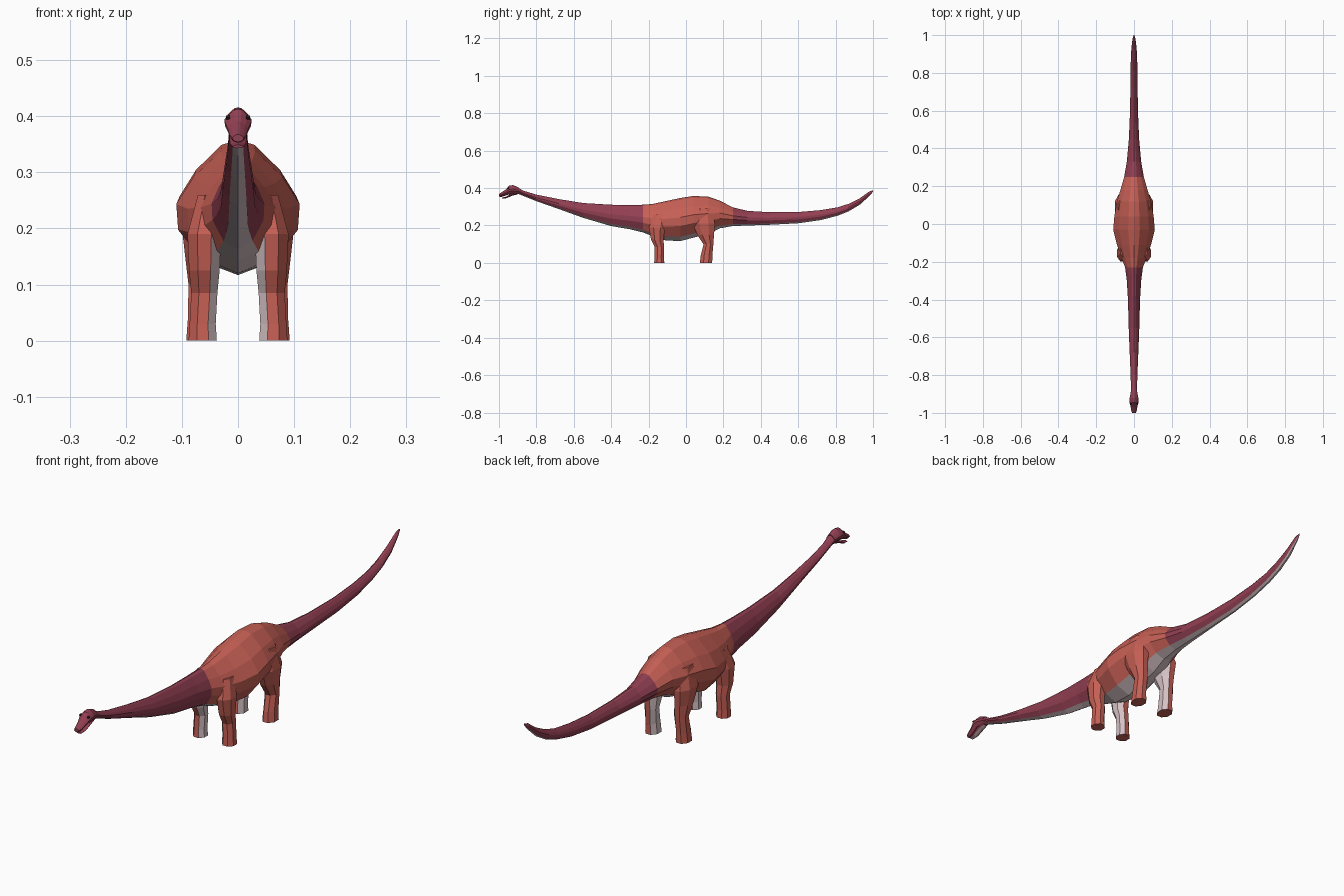
import bpy, bmesh, math


def material(name, rgb):
    m = bpy.data.materials.new(name)
    m.diffuse_color = (*rgb, 1)
    return m


RED = material("brick red hide", (0.56, 0.115, 0.09))
MAROON = material("maroon hide", (0.29, 0.05, 0.085))
PALE = material("pale underside", (0.66, 0.53, 0.55))
DARK = material("dark eye", (0.02, 0.012, 0.015))
MATS = [RED, MAROON, PALE, DARK]


def loft(name, rings, pick):
    """Skin closed rings of points; pick(centre, normal, side index) gives the colour."""
    bm = bmesh.new()
    vs = [[bm.verts.new(p) for p in r] for r in rings]
    n = len(rings[0])
    side = {}
    for a, b in zip(vs, vs[1:]):
        for i in range(n):
            j = (i + 1) % n
            side[bm.faces.new((a[i], a[j], b[j], b[i]))] = i
    for cap in (vs[0], vs[-1]):
        side[bm.faces.new(cap)] = -1
    bmesh.ops.recalc_face_normals(bm, faces=bm.faces)
    for f, i in side.items():
        f.material_index = pick(f.calc_center_median(), f.normal, i)
    me = bpy.data.meshes.new(name)
    bm.to_mesh(me)
    bm.free()
    for m in MATS:
        me.materials.append(m)
    ob = bpy.data.objects.new(name, me)
    bpy.context.collection.objects.link(ob)
    return ob


# Cross-section of the animal: keel below, broad flanks, ridge on the back
HALF = [(0.55, -0.8), (0.97, -0.3), (1, 0.1), (0.72, 0.52), (0.28, 0.92)]
SECTION = [(0, -1)] + HALF + [(0, 1)] + [(-x, z) for x, z in reversed(HALF)]


def section(y, lo, hi, w):
    c, h = (lo + hi) / 2, (hi - lo) / 2
    return [(x * w, y, c + z * h) for x, z in SECTION]


def hide(c, n, i):
    if i in (0, len(SECTION) - 1):
        return 2
    return 0 if -0.23 < c.y < 0.25 else 1


# Neck, torso and tail: y, bottom, top, half width
spine = [
    (-0.90, .370, .404, .018), (-0.87, .358, .386, .016), (-0.80, .330, .365, .018),
    (-0.68, .288, .341, .023), (-0.55, .241, .320, .028), (-0.40, .197, .311, .032),
    (-0.30, .180, .310, .038), (-0.23, .163, .311, .047), (-0.18, .143, .315, .066),
    (-0.11, .120, .330, .090), (-0.03, .117, .347, .110), (0.04, .135, .358, .104),
    (0.12, .155, .354, .090), (0.18, .185, .333, .072), (0.25, .197, .297, .052),
    (0.33, .200, .278, .038), (0.45, .204, .271, .027), (0.60, .212, .272, .021),
    (0.72, .229, .282, .019), (0.81, .252, .297, .018), (0.87, .276, .316, .017),
    (0.93, .312, .346, .014), (0.98, .357, .382, .008), (1.0, .380, .388, .002)]
loft("neck_body_and_tail", [section(*s) for s in spine], hide)

# Head with domed crown, and a slightly open lower jaw
skull = [(-1.0, .354, .368, .010), (-0.985, .353, .378, .015), (-0.965, .360, .392, .018),
         (-0.945, .366, .413, .024), (-0.925, .368, .416, .024), (-0.895, .368, .404, .018)]
loft("head", [section(*s) for s in skull], lambda c, n, i: 1)
jaw = [(-0.985, .343, .349, .010), (-0.96, .346, .355, .014),
       (-0.93, .359, .374, .016), (-0.90, .366, .385, .013)]
loft("lower_jaw", [section(*s) for s in jaw], hide)

# Legs: z, centre y, half length, centre x, half width
front = [(0, -.143, .028, .063, .026), (.03, -.143, .026, .063, .024),
         (.085, -.142, .026, .060, .024), (.125, -.154, .034, .060, .028),
         (.19, -.155, .045, .060, .031), (.26, -.140, .035, .050, .022)]
rear = [(0, .107, .034, .066, .027), (.04, .110, .032, .066, .024),
        (.10, .120, .027, .064, .025), (.15, .105, .046, .066, .029),
        (.21, .095, .062, .070, .032), (.29, .095, .042, .055, .030)]
for sx, label in ((-1, "right"), (1, "left")):
    def leg_colour(c, n, i):
        return 2 if n.x * sx < -0.6 and c.z > 0.001 else 0

    for part, data in (("front", front), ("rear", rear)):
        rings = []
        for z, cy, ry, cx, rx in data:
            angles = [math.radians(22.5 + 45 * k) for k in range(8)]
            rings.append([(sx * cx + 1.05 * rx * math.cos(a), cy + 1.05 * ry * math.sin(a), z)
                          for a in angles])
        loft(f"{part}_leg_{label}", rings, leg_colour)

    # Small eye plate on each side of the skull
    eye = [[(sx * x, -0.95 + r * math.cos(k * math.pi / 3), 0.398 + r * math.sin(k * math.pi / 3))
            for k in range(6)] for x, r in ((.014, .005), (.021, .004))]
    loft(f"eye_{label}", eye, lambda c, n, i: 3)
